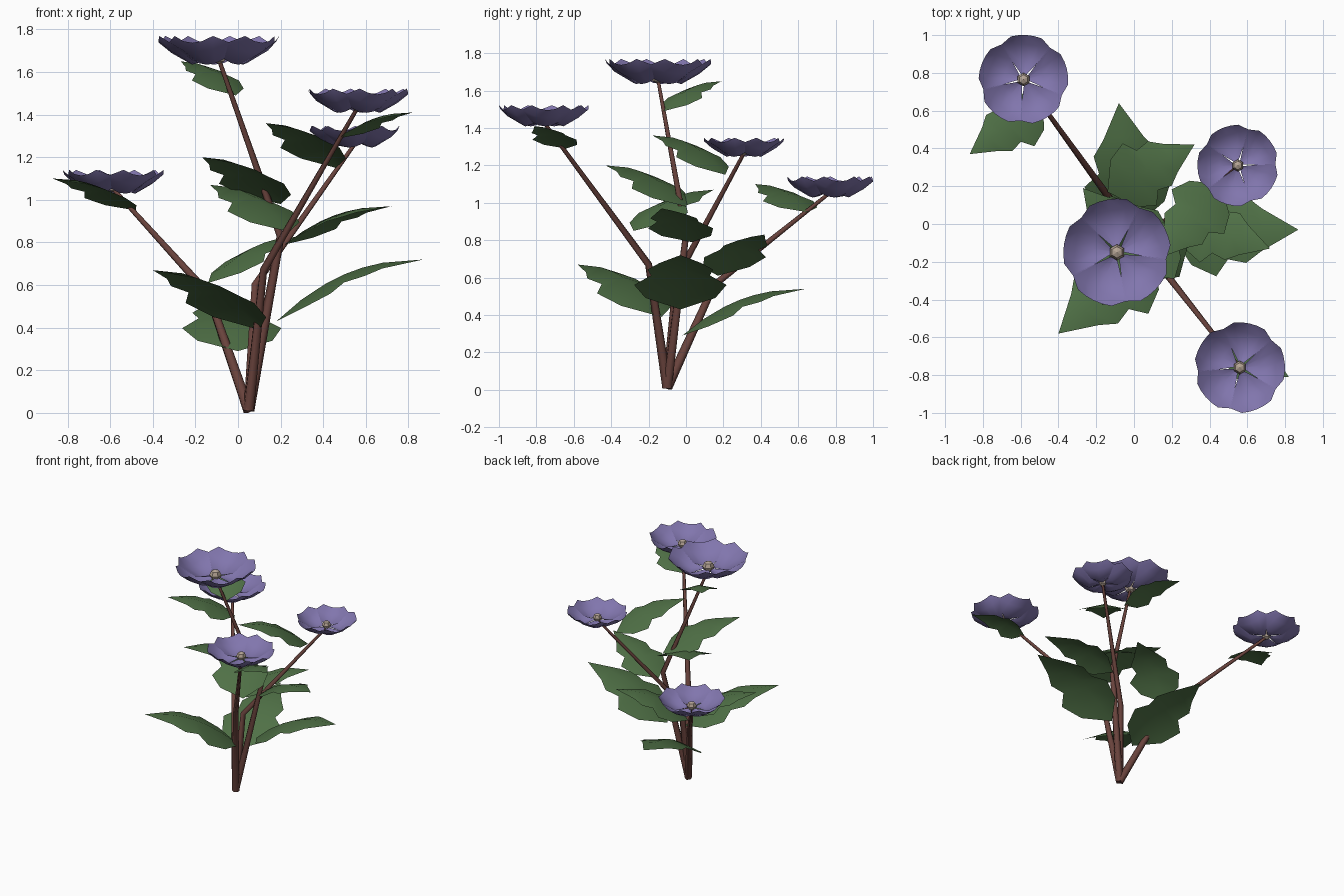
import bpy
from math import sin, cos, radians
from mathutils import Vector

cube = bpy.data.objects.get("Cube")
if cube:
    bpy.data.objects.remove(cube, do_unlink=True)


def material(name, rgb):
    mat = bpy.data.materials.new(name)
    mat.use_nodes = True
    mat.diffuse_color = (*rgb, 1)
    mat.node_tree.nodes["Principled BSDF"].inputs["Base Color"].default_value = (*rgb, 1)
    return mat


PETAL = material("violet petal", (0.22, 0.18, 0.42))
LEAF = material("leaf green", (0.08, 0.165, 0.062))
STEM = material("brown stem", (0.14, 0.055, 0.045))
BEAD = material("tan flower centre", (0.46, 0.37, 0.30))


def add_mesh(name, verts, faces, mat):
    mesh = bpy.data.meshes.new(name)
    mesh.from_pydata(verts, [], faces)
    mesh.materials.append(mat)
    mesh.shade_smooth()
    obj = bpy.data.objects.new(name, mesh)
    bpy.context.collection.objects.link(obj)


# Tapered stem bent at one knee
def stem(name, points):
    curve = bpy.data.curves.new(name, "CURVE")
    curve.dimensions = "3D"
    curve.bevel_depth = 0.027
    curve.bevel_resolution = 1
    curve.use_fill_caps = True
    spline = curve.splines.new("POLY")
    spline.points.add(len(points) - 1)
    for point, co, radius in zip(spline.points, points, (1, 0.7, 0.36)):
        point.co = (*co, 1)
        point.radius = radius
    curve.materials.append(STEM)
    obj = bpy.data.objects.new(name, curve)
    bpy.context.collection.objects.link(obj)


# Toothed leaf: rows of (midrib position, edge position, half width)
LEAF_ROWS = [(0, 0, 0), (0.17, 0.18, 0.25), (0.34, 0.37, 0.33), (0.46, 0.46, 0.21),
             (0.58, 0.6, 0.235), (0.72, 0.72, 0.15), (1, 1, 0)]
DROOP = 0.24


def leaf(name, base, tip):
    base, tip = Vector(base), Vector(tip)
    span = tip - base
    side = Vector((span.y, -span.x, 0)).normalized()

    def along(t):
        arch = 1 - (1 - t) ** 2.3
        return base + Vector((span.x * t, span.y * t, span.z * arch))

    verts, faces = [], []
    for mid, edge, width in LEAF_ROWS:
        w = width * span.length
        drop = Vector((0, 0, -DROOP * w))
        verts += [along(edge) - side * w + drop, along(mid), along(edge) + side * w + drop]
    last = len(LEAF_ROWS) - 2
    for i in range(last + 1):
        a, b = 3 * i, 3 * i + 3
        if i == 0:
            faces += [(a + 1, b + 1, b), (a + 1, b + 2, b + 1)]
        elif i == last:
            faces += [(a, a + 1, b + 1), (a + 1, a + 2, b + 1)]
        else:
            faces += [(a, a + 1, b + 1, b), (a + 1, a + 2, b + 2, b + 1)]
    add_mesh(name, verts, faces, LEAF)


# Cupped petal: rows of (distance from centre, half width, height)
PETAL_ROWS = [(0.08, 0.03, 0.02), (0.42, 0.31, -0.09), (0.74, 0.55, 0.1), (0.94, 0.35, 0.27)]
ACROSS = (-1, -0.5, 0, 0.5, 1)


def flower(name, centre, radius, turn):
    centre = Vector(centre)
    n = len(ACROSS)
    for k in range(5):
        a = radians(turn + 72 * k)
        out, side = Vector((cos(a), sin(a), 0)), Vector((-sin(a), cos(a), 0))
        verts = []
        for r, w, h in PETAL_ROWS:
            for u in ACROSS:
                reach = r + 0.06 * r * (1 - u * u)
                lift = h + 0.32 * w * u * u
                verts.append(centre + radius * (out * reach + side * w * u + Vector((0, 0, lift))))
        faces = [(i * n + j, (i + 1) * n + j, (i + 1) * n + j + 1, i * n + j + 1)
                 for i in range(len(PETAL_ROWS) - 1) for j in range(n - 1)]
        add_mesh(f"{name}_petal_{k + 1}", verts, faces, PETAL)
    bpy.ops.mesh.primitive_uv_sphere_add(segments=6, ring_count=4, radius=0.15 * radius,
                                         location=centre + Vector((0, 0, 0.02)))
    bead = bpy.context.object
    bead.name = name + "_centre"
    bead.data.materials.append(BEAD)


# Each branch: knee, flower centre, flower radius, flower turn, leaves (base, tip)
ROOT = (0.05, -0.1, 0.012)
BRANCHES = {
    "tall": ((0.2, 0, 0.83), (-0.09, -0.15, 1.66), 0.285, 28, [
        ((0.18, -0.03, 0.43), (0.87, -0.03, 0.72)),
        ((0.2, 0, 0.98), (-0.17, -0.43, 1.2)),
        ((-0.01, -0.12, 1.49), (-0.27, 0.19, 1.65))]),
    "front": ((0.12, -0.2, 0.67), (0.56, -0.76, 1.43), 0.24, 5, [
        ((0.1, -0.13, 0.39), (-0.4, -0.58, 0.67)),
        ((0.24, -0.28, 0.85), (-0.13, 0.15, 1.07)),
        ((0.48, -0.64, 1.29), (0.82, -0.81, 1.41))]),
    "left": ((0.08, -0.05, 0.6), (0.55, 0.31, 1.265), 0.215, 38, [
        ((0.22, 0.03, 0.79), (0.72, -0.13, 0.97)),
        ((0.46, 0.21, 1.15), (0.13, -0.18, 1.36))]),
    "back": ((-0.14, 0.15, 0.56), (-0.585, 0.765, 1.05), 0.237, 14, [
        ((0.0, -0.02, 0.29), (-0.08, 0.64, 0.54)),
        ((-0.14, 0.17, 0.61), (0.32, 0.42, 0.83)),
        ((-0.48, 0.65, 0.95), (-0.87, 0.37, 1.1))]),
}

for name, (knee, top, radius, turn, leaves) in BRANCHES.items():
    stem(name + "_stem", [ROOT, knee, top])
    flower(name + "_flower", top, radius, turn)
    for i, (base, tip) in enumerate(leaves):
        leaf(f"{name}_leaf_{i + 1}", base, tip)
